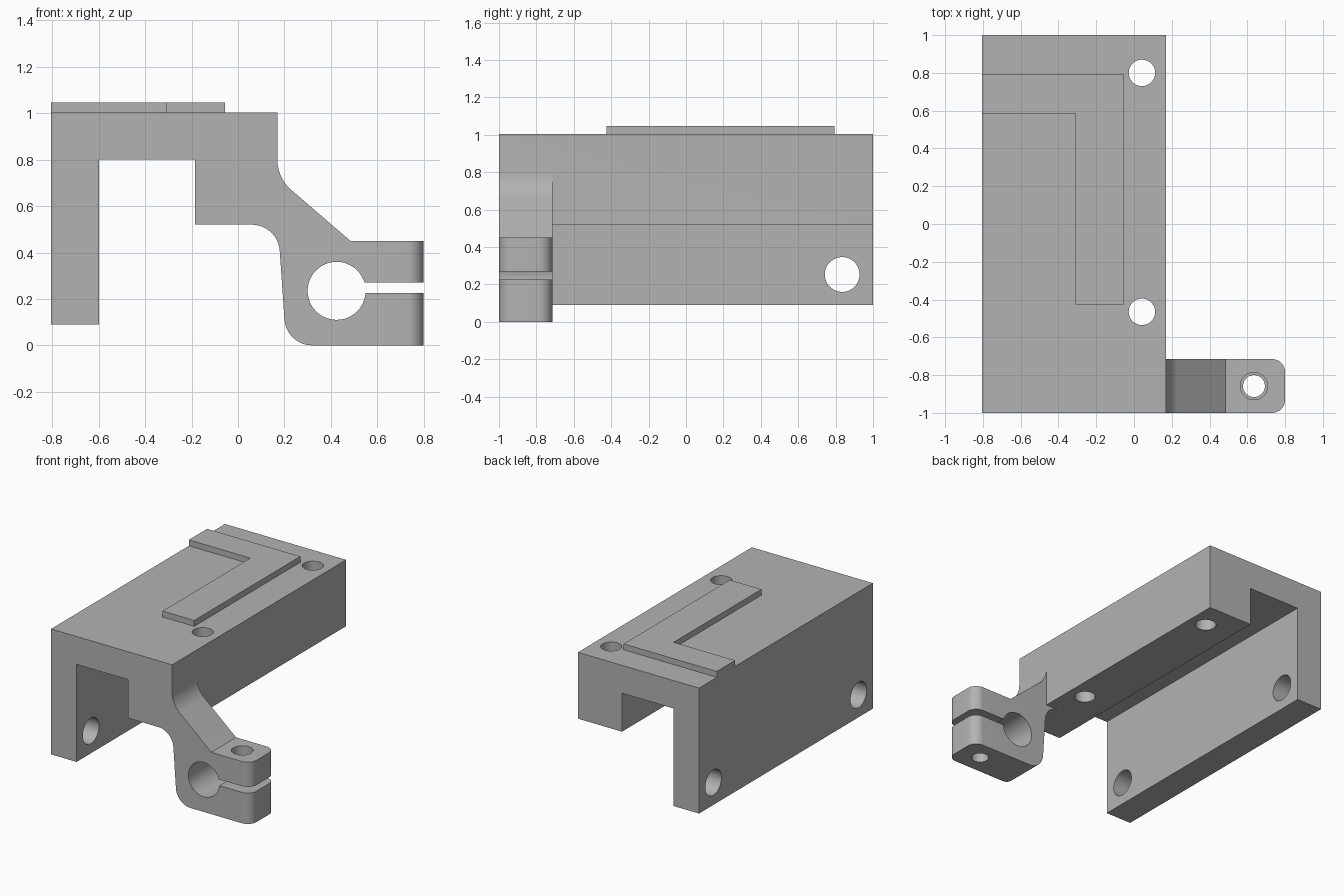
import bpy, bmesh
from math import radians, sin, cos
from mathutils import Matrix, Vector

if "Cube" in bpy.data.objects:
    bpy.data.objects.remove(bpy.data.objects["Cube"], do_unlink=True)

grey = bpy.data.materials.new("plain grey")
grey.use_nodes = True
grey.diffuse_color = (0.45, 0.45, 0.45, 1)
grey.node_tree.nodes["Principled BSDF"].inputs["Base Color"].default_value = (0.45, 0.45, 0.45, 1)


def make_object(name, bm):
    bmesh.ops.recalc_face_normals(bm, faces=bm.faces)
    mesh = bpy.data.meshes.new(name)
    bm.to_mesh(mesh)
    bm.free()
    mesh.materials.append(grey)
    obj = bpy.data.objects.new(name, mesh)
    bpy.context.collection.objects.link(obj)
    return obj


def prism(points, direction):
    """Closed outline swept along a direction."""
    bm = bmesh.new()
    face = bm.faces.new([bm.verts.new(p) for p in points])
    swept = bmesh.ops.extrude_face_region(bm, geom=[face])["geom"]
    verts = [v for v in swept if isinstance(v, bmesh.types.BMVert)]
    bmesh.ops.translate(bm, verts=verts, vec=direction)
    return bm


def arc(cx, cz, r, start, end, steps):
    angles = [radians(start + (end - start) * i / steps) for i in range(steps + 1)]
    return [(cx + r * cos(a), cz + r * sin(a)) for a in angles]


def combine(target, tool, operation):
    """Apply a boolean and discard the tool."""
    tool.hide_render = True
    mod = target.modifiers.new("boolean", "BOOLEAN")
    mod.operation, mod.solver, mod.object = operation, "EXACT", tool
    bpy.ops.object.select_all(action="DESELECT")
    bpy.context.view_layer.objects.active = target
    target.select_set(True)
    bpy.ops.object.modifier_apply(modifier=mod.name)
    bpy.data.objects.remove(tool, do_unlink=True)


def drill(target, start, end, radius):
    start, end = Vector(start), Vector(end)
    axis = end - start
    bm = bmesh.new()
    turn = axis.to_track_quat("Z", "Y").to_matrix().to_4x4()
    bmesh.ops.create_cone(bm, cap_ends=True, segments=48, radius1=radius, radius2=radius,
                          depth=axis.length,
                          matrix=Matrix.Translation((start + end) / 2) @ turn)
    combine(target, make_object("drill_cutter", bm), "DIFFERENCE")


# Channel body: long thin leg, top plate and short thick block
channel = [(-0.805, 0.09), (-0.6, 0.09), (-0.6, 0.8), (-0.185, 0.8),
           (-0.185, 0.52), (0.17, 0.52), (0.17, 1.003), (-0.805, 1.003)]
body = make_object("bracket_body", prism([(x, -1, z) for x, z in channel], (0, 2, 0)))

# Clamp arm with round bore and slot
outline = (arc(0.06, 0.4, 0.12, 90, 4, 12)
           + arc(0.32, 0.12, 0.12, 184, 270, 12)
           + [(0.8, 0), (0.8, 0.225)]
           + arc(0.425, 0.235, 0.125, -4.6, -343.7, 48)
           + [(0.8, 0.27), (0.8, 0.45), (0.485, 0.45)]
           + arc(0.342, 0.8, 0.172, 229, 180, 10)
           + [(0.06, 0.8)])
bm = prism([(x, -1, z) for x, z in outline], (0, 0.285, 0))
tips = [e for e in bm.edges
        if all(v.co.x > 0.799 for v in e.verts)
        and abs(e.verts[0].co.y - e.verts[1].co.y) < 0.001]
bmesh.ops.bevel(bm, geom=tips, offset=0.07, segments=10, profile=0.5, affect="EDGES")
combine(body, make_object("clamp_arm", bm), "UNION")

# Screw holes through the leg, the block and the clamp
for y in (-0.835, 0.835):
    drill(body, (-0.95, y, 0.253), (-0.45, y, 0.253), 0.093)
for y in (-0.465, 0.8):
    drill(body, (0.042, y, 0.4), (0.042, y, 1.2), 0.07)
drill(body, (0.635, -0.858, 0.25), (0.635, -0.858, 0.6), 0.072)
drill(body, (0.635, -0.858, -0.1), (0.635, -0.858, 0.24), 0.058)

# Merge flat faces left over from the joins
bm = bmesh.new()
bm.from_mesh(body.data)
bmesh.ops.remove_doubles(bm, verts=bm.verts, dist=0.0001)
bmesh.ops.dissolve_limit(bm, angle_limit=radians(0.5), verts=bm.verts, edges=bm.edges)
bm.to_mesh(body.data)
bm.free()
bpy.ops.object.select_all(action="DESELECT")
bpy.context.view_layer.objects.active = body
body.select_set(True)
bpy.ops.object.shade_smooth_by_angle(angle=radians(30))

# Raised L-shaped pad on the top
pad = [(-0.805, 0.585), (-0.31, 0.585), (-0.31, -0.425),
       (-0.055, -0.425), (-0.055, 0.795), (-0.805, 0.795)]
make_object("raised_pad", prism([(x, y, 1.003) for x, y in pad], (0, 0, 0.043)))
